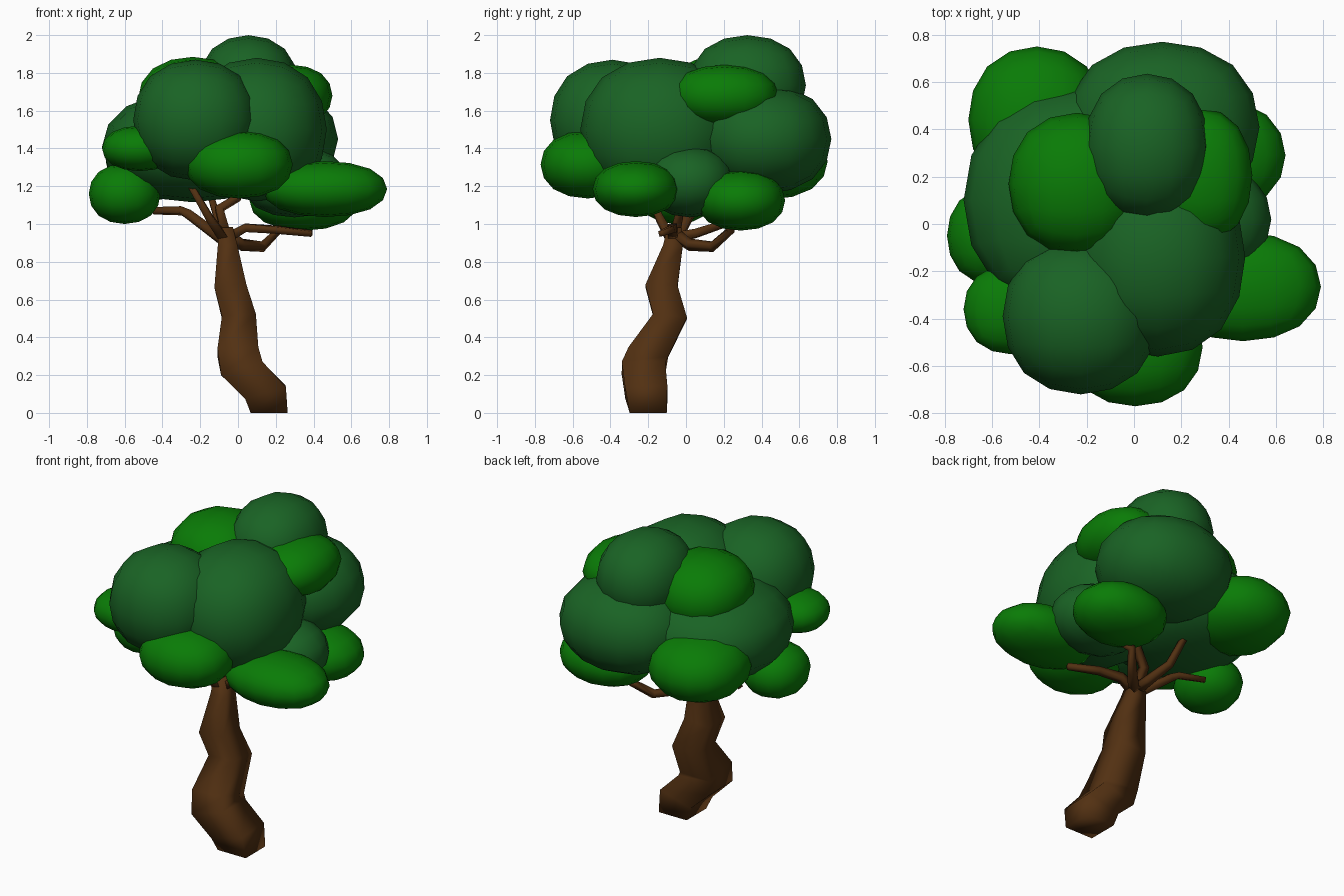
import bpy, bmesh, math
from mathutils import Vector, Matrix

if "Cube" in bpy.data.objects:
    bpy.data.objects.remove(bpy.data.objects["Cube"])


def material(name, rgb):
    m = bpy.data.materials.new(name)
    m.diffuse_color = (*rgb, 1)
    m.use_nodes = True
    m.node_tree.nodes["Principled BSDF"].inputs["Base Color"].default_value = m.diffuse_color
    return m


DARK = material("dark_leaf", (0.010, 0.125, 0.018))
BRIGHT = material("bright_leaf", (0.003, 0.2, 0.002))
BARK = material("bark", (0.085, 0.03, 0.006))


def finish(name, bm, mat, angle):
    bmesh.ops.recalc_face_normals(bm, faces=bm.faces)
    me = bpy.data.meshes.new(name)
    bm.to_mesh(me)
    bm.free()
    me.materials.append(mat)
    ob = bpy.data.objects.new(name, me)
    bpy.context.collection.objects.link(ob)
    bpy.ops.object.select_all(action='DESELECT')
    ob.select_set(True)
    bpy.context.view_layer.objects.active = ob
    bpy.ops.object.shade_smooth_by_angle(angle=math.radians(angle))
    return ob


def clump(name, mat, centre, radii):
    """Rounded cube; 0.84 is how far its faces shrink when subdivided."""
    bm = bmesh.new()
    bmesh.ops.create_cube(bm, size=2 / 0.84)
    bm.transform(Matrix.Translation(centre) @ Matrix.Diagonal((*radii, 1)))
    sub = finish(name, bm, mat, 180).modifiers.new("round", 'SUBSURF')
    sub.levels = sub.render_levels = 2


def limb(name, path, flat_base=False):
    """Square tapered limb through (x, y, z, half width) points."""
    pts = [Vector(p[:3]) for p in path]
    bm = bmesh.new()
    rings = []
    for i, p in enumerate(path):
        d = (pts[min(i + 1, len(pts) - 1)] - pts[max(i - 1, 0)]).normalized()
        if flat_base:
            d = Vector((0, 0, 1)) if i == 0 else (d + Vector((0, 0, 1))).normalized()
        rot = Vector((0, 0, 1)).rotation_difference(d)
        rings.append([bm.verts.new(pts[i] + rot @ (Vector((x, y, 0)) * p[3]))
                      for x, y in ((1, 1), (-1, 1), (-1, -1), (1, -1))])
    for a, b in zip(rings, rings[1:]):
        for k in range(4):
            j = (k + 1) % 4
            bm.faces.new((a[k], a[j], b[j], b[k]))
    bm.faces.new(rings[0])
    bm.faces.new(rings[-1])
    finish(name, bm, BARK, 105)


# crooked trunk
limb("trunk", [(0.165, -0.2, 0, 0.098), (0.145, -0.21, 0.11, 0.112), (0.02, -0.225, 0.235, 0.115),
               (0.0, -0.2, 0.32, 0.108), (0.005, -0.085, 0.51, 0.09), (-0.04, -0.13, 0.67, 0.085),
               (-0.055, -0.07, 0.88, 0.052), (-0.065, -0.06, 0.98, 0.038)], True)

# bent branches reaching into the crown
branches = [
    [(-0.06, -0.06, 0.9), (-0.26, 0.02, 1.05), (-0.3, 0.04, 1.07), (-0.45, 0.1, 1.07)],
    [(-0.05, -0.07, 0.93), (0.04, -0.07, 0.98), (0.2, -0.08, 0.97), (0.39, -0.13, 0.95)],
    [(-0.05, -0.05, 0.94), (0.02, 0.02, 0.89), (0.13, 0.14, 0.88), (0.22, 0.24, 0.97), (0.31, 0.14, 1.07)],
    [(-0.06, -0.05, 0.93), (-0.07, 0.05, 0.95), (-0.1, 0.2, 1.0), (-0.16, 0.29, 1.2)],
    [(-0.06, -0.07, 0.9), (-0.15, -0.14, 1.03), (-0.26, -0.22, 1.22)],
    [(-0.06, -0.06, 0.93), (-0.1, -0.03, 1.08), (0.0, 0.03, 1.14), (0.05, 0.05, 1.25)],
]
for i, pts in enumerate(branches):
    n = len(pts) - 1
    limb(f"branch_{i + 1}", [(*p, 0.026 - 0.011 * k / n) for k, p in enumerate(pts)])

# dark leaf clumps
dark = {
    "top": ((0.055, 0.325, 1.735), (0.265, 0.31, 0.265)),
    "back": ((0.12, 0.41, 1.45), (0.41, 0.36, 0.29)),
    "centre": ((0.1, -0.14, 1.5), (0.37, 0.42, 0.38)),
    "front_left": ((-0.225, -0.39, 1.55), (0.33, 0.33, 0.32)),
    "left": ((-0.24, 0.1, 1.41), (0.48, 0.48, 0.295)),
    "right": ((0.3, 0.02, 1.225), (0.28, 0.235, 0.19)),
}
for n, (c, r) in dark.items():
    clump("dark_clump_" + n, DARK, c, r)

# bright leaf clumps
bright = {
    "top_left": ((-0.24, 0.17, 1.66), (0.29, 0.3, 0.225)),
    "top_right": ((0.28, 0.205, 1.68), (0.22, 0.285, 0.163)),
    "back_left": ((-0.41, 0.44, 1.33), (0.29, 0.31, 0.2)),
    "front_left": ((-0.52, -0.36, 1.4), (0.2, 0.19, 0.12)),
    "front": ((0.005, -0.52, 1.315), (0.285, 0.25, 0.18)),
    "left_low": ((-0.6, -0.05, 1.16), (0.19, 0.205, 0.16)),
    "right_front": ((0.46, -0.265, 1.185), (0.33, 0.23, 0.148)),
    "right_back": ((0.35, 0.29, 1.125), (0.29, 0.235, 0.16)),
}
for n, (c, r) in bright.items():
    clump("bright_clump_" + n, BRIGHT, c, r)
